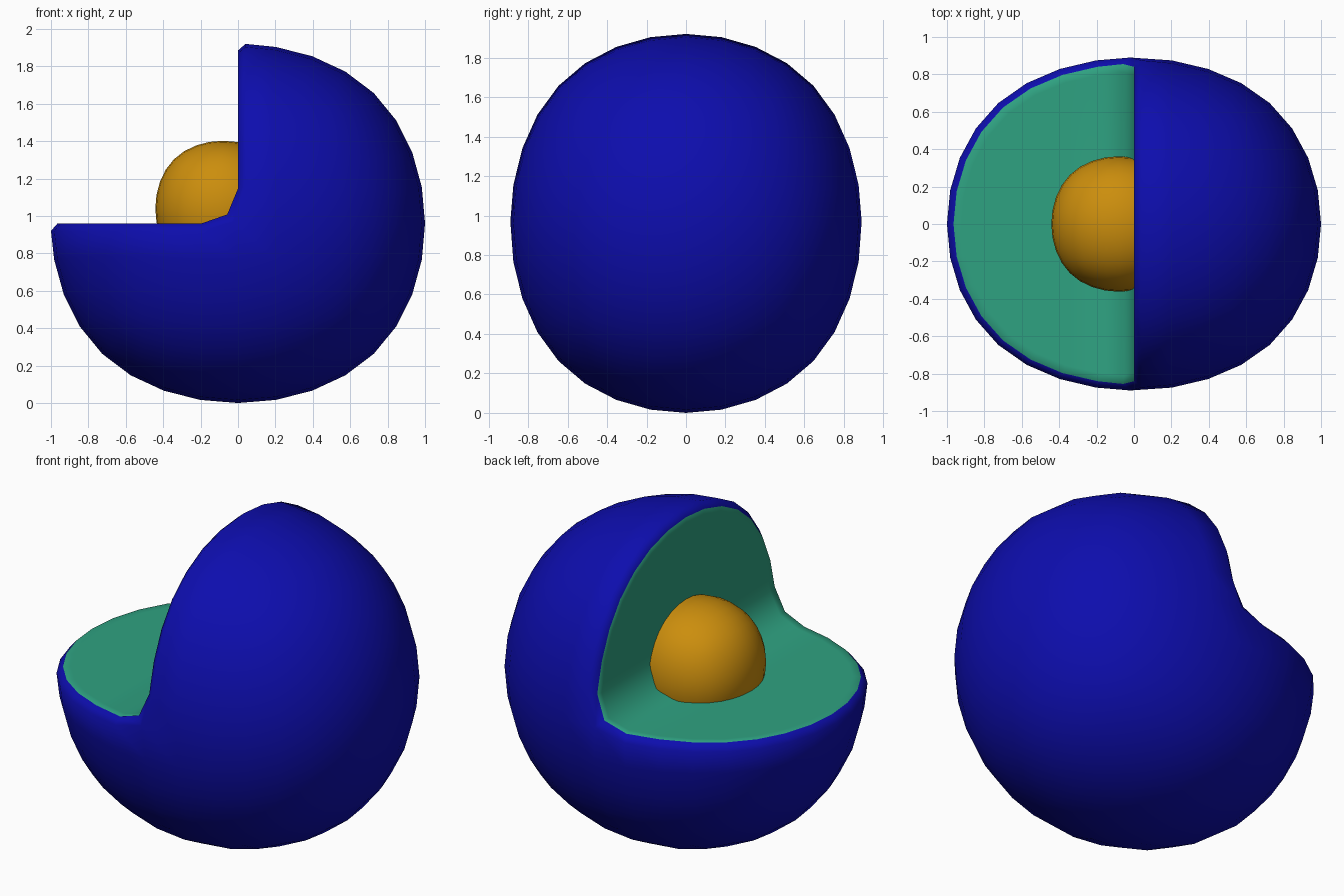
import bpy, bmesh
from mathutils import Vector

if "Cube" in bpy.data.objects:
    bpy.data.objects.remove(bpy.data.objects["Cube"], do_unlink=True)


def material(name, rgb):
    m = bpy.data.materials.new(name)
    m.use_nodes = True
    color = (*rgb, 1)
    m.diffuse_color = color
    m.node_tree.nodes["Principled BSDF"].inputs["Base Color"].default_value = color
    return m


blue = material("deep_blue", (0.004, 0.004, 0.42))
green = material("sea_green", (0.028, 0.36, 0.22))
amber = material("amber", (0.6, 0.27, 0.004))


def ball(name, center, radii, *mats):
    """Rounded ball made from a subdivided cube, stretched to the given radii."""
    bpy.ops.mesh.primitive_cube_add(size=2)
    ob = bpy.context.object
    ob.name = ob.data.name = name
    sub = ob.modifiers.new("Rounding", 'SUBSURF')
    sub.levels = sub.render_levels = 3
    bpy.ops.object.modifier_apply(modifier=sub.name)
    size = max(v.co.x for v in ob.data.vertices)
    for v in ob.data.vertices:
        v.co = Vector([c * r / size for c, r in zip(v.co, radii)])
    ob.location = center
    ob.data.materials.clear()
    for m in mats:
        ob.data.materials.append(m)
    bpy.ops.object.shade_smooth()
    return ob


# Outer shell, with the upper quarter on the -x side cut away
shell = ball("outer_shell", (0, 0, 0.96), (1, 0.89, 0.96), blue, green)
bm = bmesh.new()
bm.from_mesh(shell.data)
quarter = [f for f in bm.faces
           if f.calc_center_median().x < 0 and f.calc_center_median().z > 0]
bmesh.ops.delete(bm, geom=quarter, context='FACES')

rim_edges = [e for e in bm.edges if e.is_boundary]
rim = {v for e in rim_edges for v in e.verts}
pairs = [tuple(e.verts) for e in rim_edges]
EPS = 0.001
BEVEL = 0.04

# Soften the inner corner, pull the rim back and make two inner rings
lip, inset = {}, {}
for v in rim:
    upper, lower = v.co.z > EPS, v.co.x < -EPS
    if not upper and not lower:
        v.co += Vector((-0.06, 0, 0.05))
    inward = -v.co.normalized()
    lip[v] = bm.verts.new(v.co + inward * 0.035)
    inset[v] = bm.verts.new(v.co + inward * 0.08)
    v.co += Vector((0 if lower else BEVEL, 0, 0 if upper else -BEVEL))


def face(verts, index):
    f = bm.faces.new(verts)
    f.material_index = index
    f.smooth = True


for a, b in pairs:
    face((a, b, lip[b], lip[a]), 0)
    face((lip[a], lip[b], inset[b], inset[a]), 1)

# Cut surface: strips from each rim edge to its mirror edge across y
def mirrored(v):
    target = Vector((v.co.x, -v.co.y, v.co.z))
    return min(inset.values(), key=lambda w: (w.co - target).length)


for a, b in pairs:
    p, q = inset[a], inset[b]
    if p.co.y + q.co.y > 0:
        corners = [p, q, mirrored(q), mirrored(p)]
        face(list(dict.fromkeys(corners)), 1)

bmesh.ops.recalc_face_normals(bm, faces=bm.faces)
bm.to_mesh(shell.data)
bm.free()

# Inner core resting in the corner of the cut
ball("inner_core", (-0.08, 0, 1.04), (0.362, 0.362, 0.362), amber)
